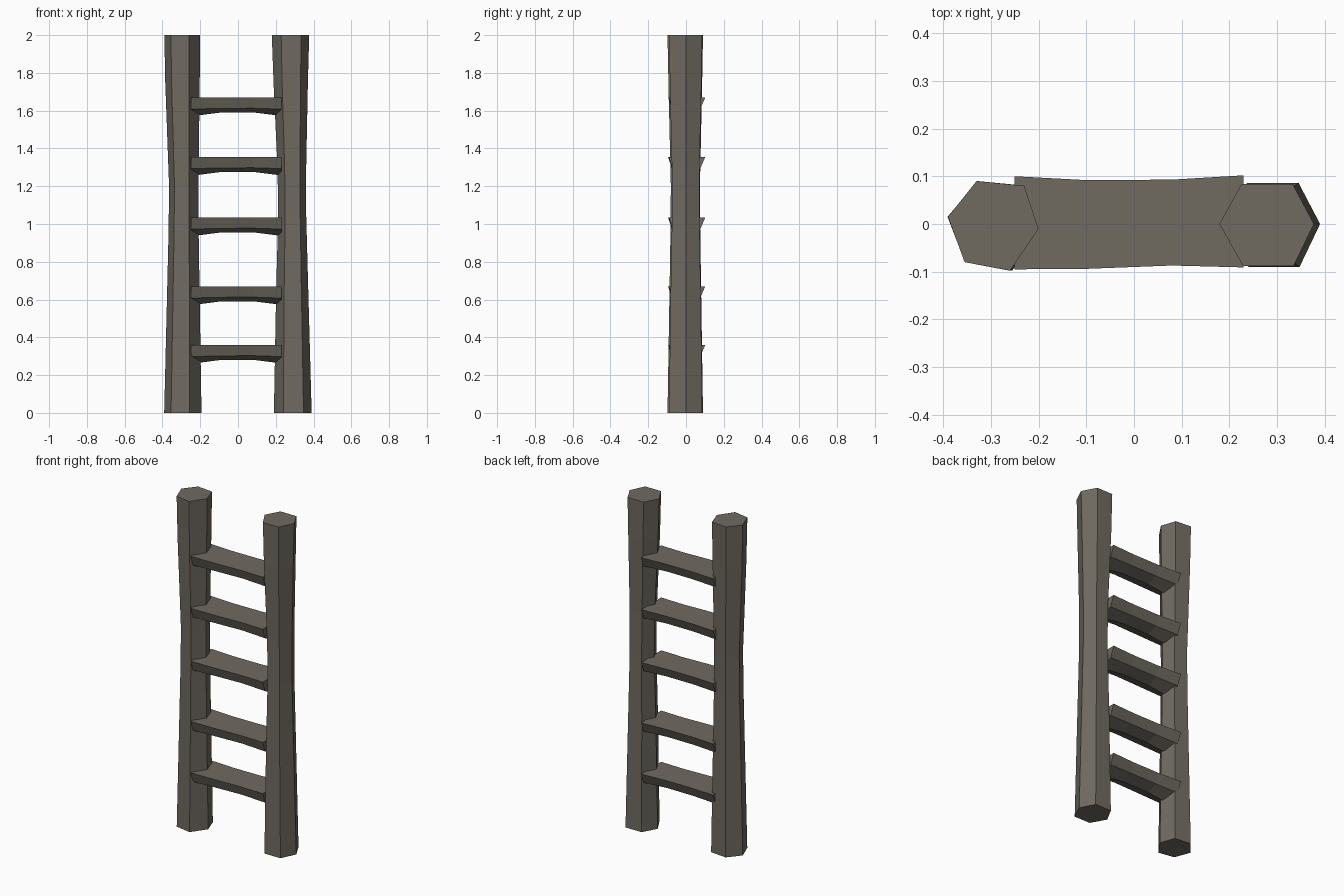
import bpy, bmesh

if "Cube" in bpy.data.objects:
    bpy.data.objects.remove(bpy.data.objects["Cube"])

wood = bpy.data.materials.new("weathered_wood")
wood.diffuse_color = (0.16, 0.145, 0.12, 1)
wood.use_nodes = True
wood.node_tree.nodes["Principled BSDF"].inputs["Base Color"].default_value = wood.diffuse_color


def loft(name, rings):
    """Skin a closed solid through a list of equal-sized point rings."""
    bm = bmesh.new()
    loops = [[bm.verts.new(p) for p in ring] for ring in rings]
    n = len(loops[0])
    for a, b in zip(loops, loops[1:]):
        for i in range(n):
            j = (i + 1) % n
            bm.faces.new((a[i], a[j], b[j], b[i]))
    bm.faces.new(loops[0])
    bm.faces.new(loops[-1])
    bmesh.ops.recalc_face_normals(bm, faces=bm.faces)
    mesh = bpy.data.meshes.new(name)
    bm.to_mesh(mesh)
    bm.free()
    mesh.materials.append(wood)
    obj = bpy.data.objects.new(name, mesh)
    bpy.context.collection.objects.link(obj)
    return obj


def post(name, outline, levels):
    """Rough hexagonal pole; each level is (z, centre x, x scale, y scale)."""
    loft(name, [[(cx + x * sx, y * sy, z) for x, y in outline]
                for z, cx, sx, sy in levels])


# Two hewn posts, narrower at the waist
post("left_post",
     [(-0.095, 0.015), (-0.035, 0.09), (0.065, 0.08),
      (0.095, -0.01), (0.035, -0.098), (-0.06, -0.08)],
     [(0, -0.292, 1.04, 1.0), (0.95, -0.288, 0.84, 0.84),
      (1.2, -0.287, 0.82, 0.82), (1.75, -0.294, 0.96, 0.95),
      (2, -0.295, 1.0, 1.0)])
post("right_post",
     [(-0.1, 0), (-0.053, 0.086), (0.055, 0.086),
      (0.1, 0), (0.057, -0.09), (-0.05, -0.09)],
     [(0, 0.29, 1.0, 1.0), (0.65, 0.287, 0.85, 0.9),
      (1.05, 0.287, 0.74, 0.82), (1.3, 0.285, 0.76, 0.83),
      (1.75, 0.279, 0.91, 0.95), (2, 0.278, 0.99, 0.98)])

# Flat-topped split-log rungs: (x, front y, back y, side depth, full depth)
stations = [(-0.25, -0.095, 0.10, 0.062, 0.100),
            (-0.10, -0.094, 0.092, 0.058, 0.081),
            (0.08, -0.087, 0.093, 0.057, 0.079),
            (0.23, -0.091, 0.102, 0.062, 0.098)]
for k, top in enumerate((0.36, 0.67, 1.035, 1.355, 1.67), 1):
    loft(f"rung_{k}", [[(x, f, top), (x, f * 0.78, top - s), (x, 0, top - d),
                        (x, b * 0.74, top - s), (x, b, top)]
                       for x, f, b, s, d in stations])
